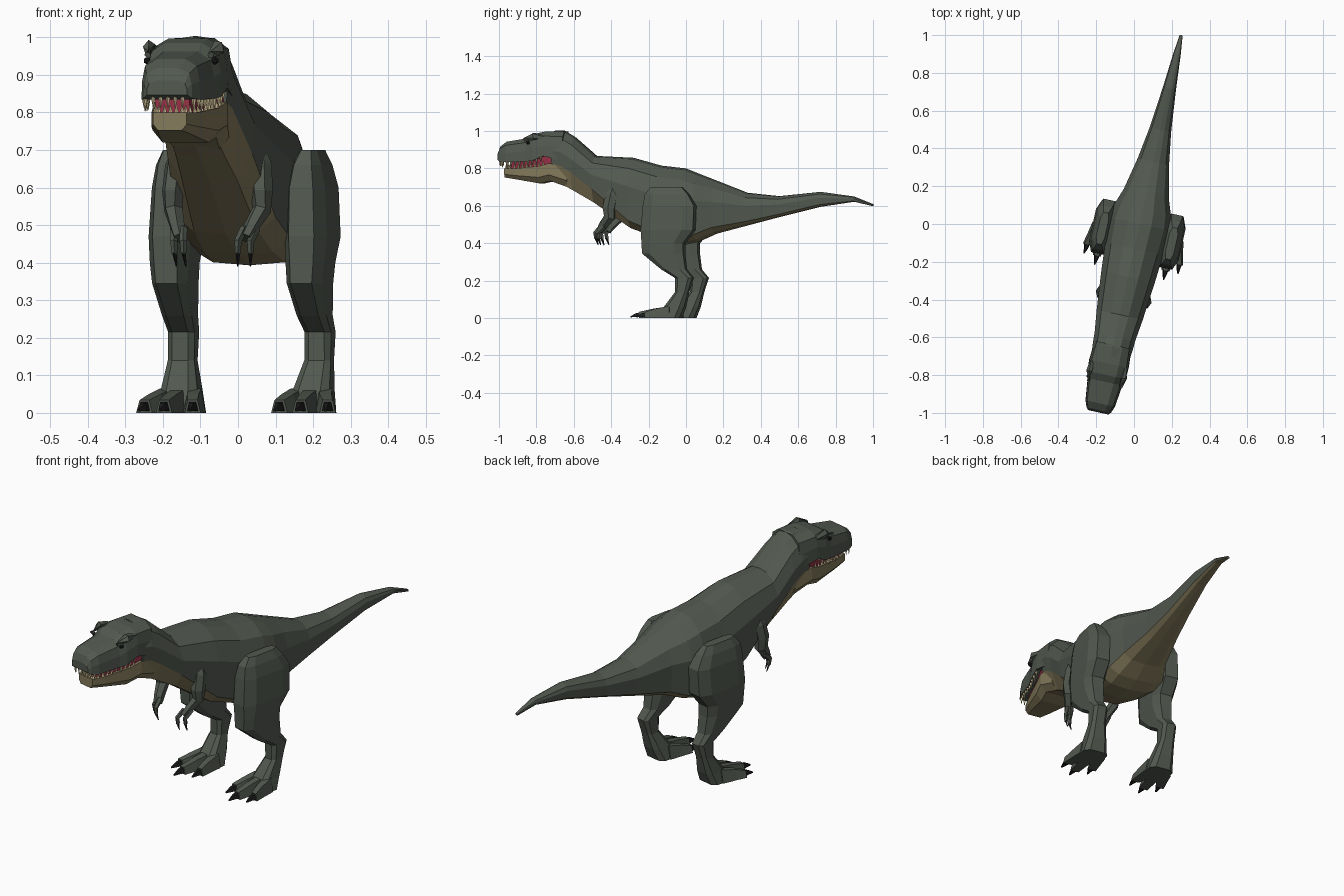
import bpy, bmesh, math
from mathutils import Vector, Matrix

if "Cube" in bpy.data.objects:
    bpy.data.objects.remove(bpy.data.objects["Cube"])

YAW = math.radians(-12.4)          # whole animal is turned slightly
K = math.cos(YAW)
PLACE = Matrix.Translation((0.03, 0, 0)) @ Matrix.Rotation(YAW, 4, 'Z')


def material(name, rgb):
    m = bpy.data.materials.new(name)
    m.diffuse_color = (*rgb, 1)
    m.use_nodes = True
    m.node_tree.nodes["Principled BSDF"].inputs["Base Color"].default_value = m.diffuse_color
    return m


HIDE = material("hide", (0.085, 0.1, 0.08))
BELLY = material("belly", (0.23, 0.195, 0.105))
MOUTH = material("mouth", (0.3, 0.03, 0.06))
IVORY = material("ivory", (0.75, 0.62, 0.36))
CLAW = material("claw", (0.012, 0.012, 0.012))


def loft(bm, rings, belly_cols=()):
    """Skin a row of equal rings, cap both ends."""
    vs = [[bm.verts.new(p) for p in r] for r in rings]
    n = len(vs[0])
    for a, b in zip(vs, vs[1:]):
        for i in range(n):
            j = (i + 1) % n
            f = bm.faces.new((a[i], a[j], b[j], b[i]))
            f.material_index = 1 if i in belly_cols else 0
    bm.faces.new(vs[0])
    bm.faces.new(vs[-1])


def tube(bm, path, sides=6):
    """Path of (x, y, z, radius)."""
    pts = [Vector(p[:3]) for p in path]
    rings = []
    for i, p in enumerate(pts):
        t = (pts[min(i + 1, len(pts) - 1)] - pts[max(i - 1, 0)]).normalized()
        a = t.cross(Vector((0, 1, 0.2))).normalized()
        b = t.cross(a)
        r = path[i][3]
        rings.append([p + r * (a * math.cos(k * math.tau / sides) * 0.85
                               + b * math.sin(k * math.tau / sides) * 1.1)
                      for k in range(sides)])
    loft(bm, rings)


def finish(name, bm, *mats):
    bmesh.ops.recalc_face_normals(bm, faces=bm.faces)
    me = bpy.data.meshes.new(name)
    bm.to_mesh(me)
    bm.free()
    me.transform(PLACE)
    for m in mats:
        me.materials.append(m)
    ob = bpy.data.objects.new(name, me)
    bpy.context.collection.objects.link(ob)
    return ob


def section(y, top, bot, half, profile):
    """Closed symmetric ring from the right half profile (bottom to top)."""
    right = [Vector((u * half, y / K, bot + t * (top - bot))) for u, t in profile]
    left = [Vector((-p.x, p.y, p.z)) for p in right[-2:0:-1]]
    return right + left


# Neck, trunk and tail: y, top, bottom, half width, height of belly line
trunk = [(-.70, 1.002, .735, .102, .35), (-.65, 1.004, .71, .107, .35),
         (-.595, .97, .68, .11, .34), (-.48, .867, .615, .125, .3),
         (-.28, .857, .475, .145, .12), (-.13, .815, .42, .157, .1),
         (0, .80, .393, .165, .1), (.07, .772, .41, .155, .1),
         (.16, .737, .45, .122, .12), (.33, .67, .495, .085, .12),
         (.5, .652, .54, .058, .12), (.72, .675, .595, .035, .15),
         (.9, .65, .622, .02, .15), (1.0, .61, .598, .008, .2)]
bm = bmesh.new()
loft(bm, [section(y, t, b, h, [(0, 0), (.6, .02), (.93, c), (1, .6),
                               (.8, .85), (.38, .98), (0, 1)])
          for y, t, b, h, c in trunk], belly_cols=(0, 1, 10, 11))
finish("body", bm, HIDE, BELLY)

# Upper head
skull = [(-.64, .998, .84, .10), (-.74, .997, .866, .107), (-.80, .985, .842, .104),
         (-.835, .962, .837, .094), (-.95, .943, .834, .08),
         (-.985, .918, .838, .066), (-.997, .885, .847, .055)]
bm = bmesh.new()
loft(bm, [section(*s, [(0, 0), (1, 0), (.98, .45), (.88, .82), (.5, 1), (0, 1)])
          for s in skull])
# Brow ridges
for s in (1, -1):
    tube(bm, [(s * .088, -.76, .965, .012), (s * .094, -.815, .972, .02),
              (s * .086, -.868, .953, .01)], 5)
finish("upper_head", bm, HIDE)

# Lower jaw
jaw = [(-.62, .80, .70, .085), (-.71, .828, .733, .1), (-.77, .812, .72, .09),
       (-.90, .80, .742, .064), (-.962, .80, .752, .046)]
bm = bmesh.new()
loft(bm, [section(*s, [(0, 0), (.7, 0), (1, .35), (1, 1), (0, 1)]) for s in jaw])
finish("lower_jaw", bm, BELLY)

# Mouth lining
bm = bmesh.new()
loft(bm, [section(*s, [(0, 0), (1, 0), (1, 1), (0, 1)])
          for s in [(-.68, .88, .79, .09), (-.76, .87, .79, .08), (-.93, .85, .785, .047)]])
finish("mouth_lining", bm, MOUTH)


# Teeth along both jaws
def along(rows, y):
    for a, b in zip(rows, rows[1:]):
        if b[0] <= y <= a[0]:
            f = (y - a[0]) / (b[0] - a[0])
            return [p + f * (q - p) for p, q in zip(a, b)]


def tooth(bm, x, y, z, length):
    base = Vector((x, y / K, z))
    loft(bm, [[base + Vector((r * math.cos(a), r * math.sin(a), dz))
               for a in (0, math.tau / 4, math.tau / 2, math.tau * .75)]
              for r, dz in ((.007, 0), (.001, length))])


bm = bmesh.new()
for s in (1, -1):
    for i in range(10):
        y = -.755 - i * .0235
        u = along(skull, y)
        tooth(bm, s * (u[3] - .007), y, u[2] + .004, -.036 if i % 2 else -.028)
        y = -.745 - i * .023
        low = along(jaw, y)
        tooth(bm, s * (low[3] - .008), y, low[1] - .004, .024)
for i in range(-2, 3):
    tooth(bm, i * .02, -.985, .846, -.034)
    tooth(bm, i * .016, -.955, .796, .024)
finish("teeth", bm, IVORY)

# Leg rings: z, front, back, inner, outer
leg = [(.70, -.15, .02, .165, .21), (.66, -.18, .055, .145, .225),
       (.60, -.19, .09, .13, .236), (.47, -.20, .085, .128, .243),
       (.40, -.196, .03, .132, .238), (.345, -.194, .03, .135, .232),
       (.26, -.09, .042, .143, .224), (.215, -.015, .08, .15, .222),
       (.14, -.014, .055, .15, .222), (.06, -.075, .035, .13, .23),
       (0, -.10, .01, .115, .24)]
OCT = [(1, .6), (.6, 1), (-.6, 1), (-1, .6), (-1, -.6), (-.6, -1), (.6, -1), (1, -.6)]
# Toes: root x, tip x, tip y
toes = [(.14, .118, -.165), (.18, .186, -.212), (.216, .25, -.165)]


def toe_ring(x, y, w, z0, z1):
    return [Vector(p) for p in ((x - w, y, z0), (x + w, y, z0),
                                (x + .6 * w, y, z1), (x - .6 * w, y, z1))]


for s, side in ((1, "left"), (-1, "right")):
    bm = bmesh.new()
    loft(bm, [[Vector((s * ((i + o) / 2 + a * (o - i) / 2),
                       (f + b) / 2 + c * (b - f) / 2, z)) for a, c in OCT]
              for z, f, b, i, o in leg])
    claws = bmesh.new()
    for x0, x1, y in toes:
        xm = (x0 + x1) / 2
        loft(bm, [toe_ring(s * x0, -.04, .03, 0, .065),
                  toe_ring(s * xm, (y - .06) / 2, .027, 0, .05),
                  toe_ring(s * x1, y, .022, 0, .034)])
        loft(claws, [toe_ring(s * x1, y + .005, .016, .005, .03),
                     toe_ring(s * x1, y - .02, .011, .006, .026),
                     toe_ring(s * (x1 + (x1 - x0) * .15), y - .05, .003, .004, .01)])
    finish(side + "_leg", bm, HIDE)

    # Short arm with two fingers
    arm = bmesh.new()
    tube(arm, [(s * .112, -.37, .715, .012), (s * .118, -.38, .66, .032),
               (s * .122, -.395, .59, .034), (s * .12, -.393, .54, .03),
               (s * .1, -.432, .495, .024), (s * .09, -.452, .465, .02)])
    for x, y in ((.074, -.468), (.104, -.448)):
        tube(arm, [(s * (x + .008), y + .025, .49, .013), (s * x, y - .012, .455, .012),
                   (s * x, y - .008, .425, .009)], 5)
        tube(claws, [(s * x, y - .01, .43, .008), (s * (x - .003), y + .004, .39, .002)], 4)
    finish(side + "_arm", arm, HIDE)
    finish(side + "_claws", claws, CLAW)

    # Eye under the brow
    eye = bmesh.new()
    bmesh.ops.create_icosphere(eye, subdivisions=1, radius=.011,
                               matrix=Matrix.Translation((s * .092, -.845, .938)))
    finish(side + "_eye", eye, CLAW)
